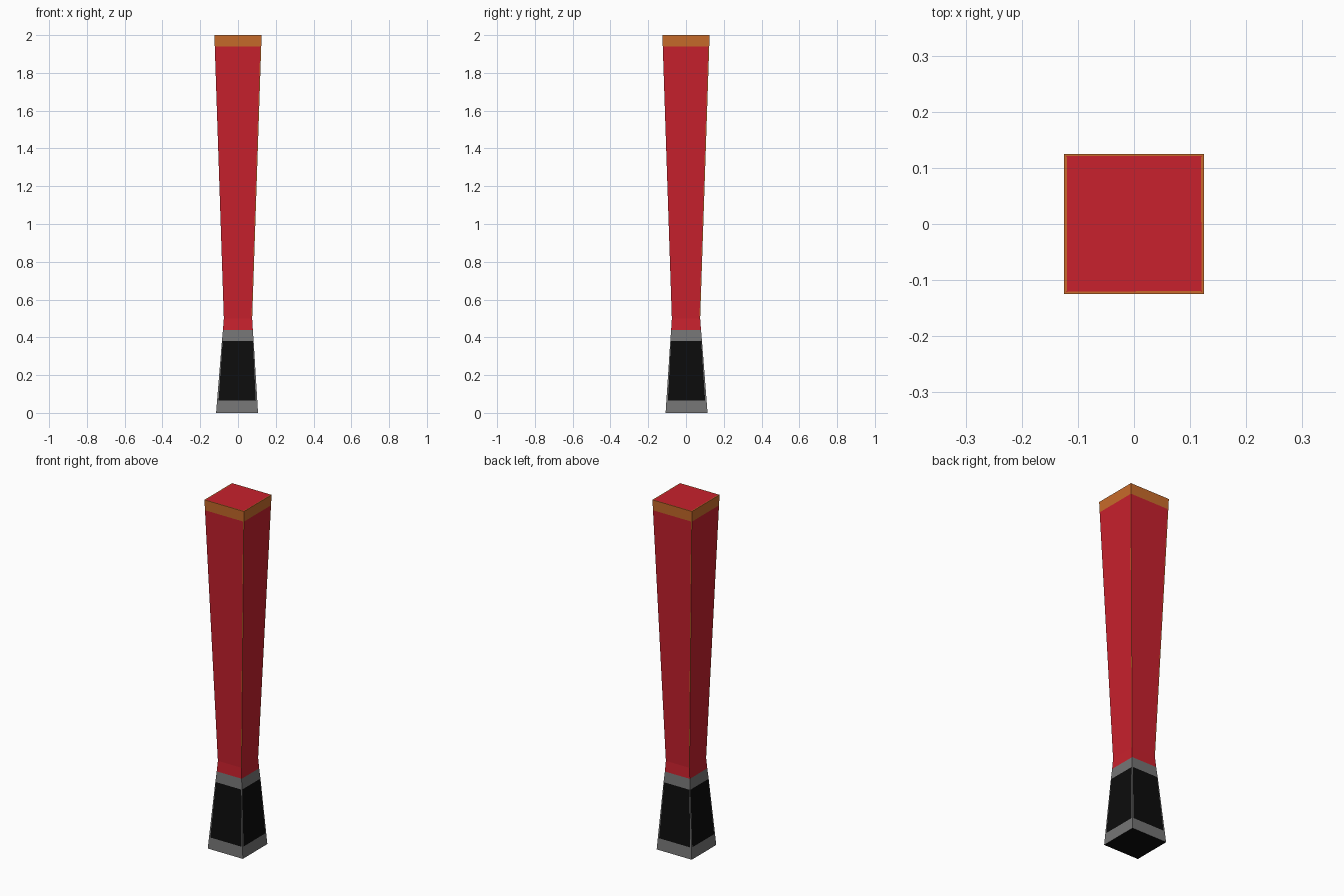
import bpy, bmesh
from mathutils import Vector

if "Cube" in bpy.data.objects:
    bpy.data.objects.remove(bpy.data.objects["Cube"])

def material(name, rgb):
    m = bpy.data.materials.new(name)
    m.diffuse_color = (*rgb, 1)
    m.use_nodes = True
    m.node_tree.nodes["Principled BSDF"].inputs["Base Color"].default_value = m.diffuse_color
    return m

mats = [material("red", (0.578, 0.015, 0.026)),
        material("orange", (0.578, 0.147, 0.024)),
        material("grey", (0.178, 0.178, 0.178)),
        material("black", (0.0037, 0.0037, 0.0037))]
RED, ORANGE, GREY, BLACK = range(4)

# height, half width, edge strip width
levels = [(0.0, 0.111, 0.009), (0.065, 0.1065, 0.008), (0.38, 0.084, 0.004),
          (0.44, 0.079, 0.004), (0.5, 0.075, 0.004), (1.94, 0.123, 0.005),
          (2.0, 0.125, 0.005)]
# middle and edge strip colours (left, middle, right) of each band
bands = [(GREY, GREY, GREY), (GREY, BLACK, GREY), (GREY, GREY, GREY),
         (RED, RED, RED), (RED, RED, ORANGE), (ORANGE, ORANGE, ORANGE)]

def centre(z):
    # the foot sits slightly off the axis
    k = max(0, 1 - z / 0.5)
    return Vector((-0.005 * k, 0.003 * k, z))

bm = bmesh.new()
normals = [Vector((0, -1, 0)), Vector((1, 0, 0)), Vector((0, 1, 0)), Vector((-1, 0, 0))]

# four sides, each split into edge strips and a middle panel
for n in normals:
    right = Vector((-n.y, n.x, 0))
    rows = []
    for z, h, s in levels:
        rows.append([bm.verts.new(centre(z) + n * h + right * u)
                     for u in (-h, -h + s, h - s, h)])
    for i, colours in enumerate(bands):
        a, b = rows[i], rows[i + 1]
        for j in range(3):
            f = bm.faces.new((a[j], a[j + 1], b[j + 1], b[j]))
            f.material_index = colours[j]
bmesh.ops.remove_doubles(bm, verts=bm.verts[:], dist=0.0005)

# end caps: black underside, red top with orange rim
open_edges = [e for e in bm.edges if e.is_boundary]
for f in bmesh.ops.holes_fill(bm, edges=open_edges, sides=0)["faces"]:
    if f.calc_center_median().z < 1:
        f.material_index = BLACK
    else:
        f.material_index = ORANGE
        bmesh.ops.inset_individual(bm, faces=[f], thickness=0.006)
        f.material_index = RED
bmesh.ops.recalc_face_normals(bm, faces=bm.faces[:])

mesh = bpy.data.meshes.new("tapered_leg")
bm.to_mesh(mesh)
bm.free()
for m in mats:
    mesh.materials.append(m)
bpy.context.collection.objects.link(bpy.data.objects.new("tapered_leg", mesh))
